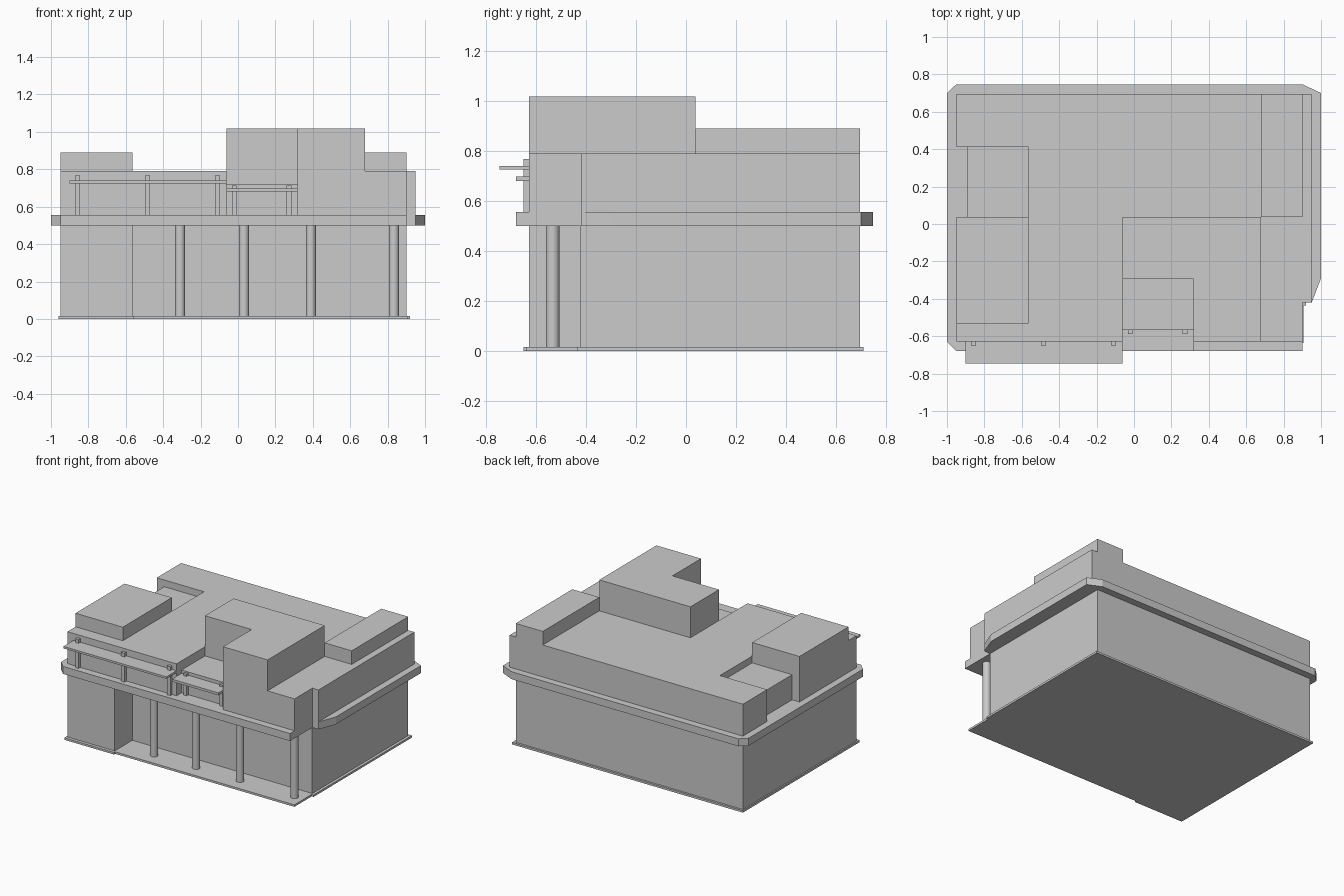
import bpy, bmesh, math


def prism(name, outline, z0, z1):
    """Extrude a counter-clockwise floor-plan outline from z0 to z1."""
    bm = bmesh.new()
    face = bm.faces.new([bm.verts.new((x, y, z0)) for x, y in outline])
    ext = bmesh.ops.extrude_face_region(bm, geom=[face], use_keep_orig=True)
    verts = [g for g in ext["geom"] if isinstance(g, bmesh.types.BMVert)]
    bmesh.ops.translate(bm, verts=verts, vec=(0, 0, z1 - z0))
    bmesh.ops.recalc_face_normals(bm, faces=bm.faces)
    mesh = bpy.data.meshes.new(name)
    bm.to_mesh(mesh)
    bm.free()
    obj = bpy.data.objects.new(name, mesh)
    bpy.context.collection.objects.link(obj)
    return obj


def box(name, x0, x1, y0, y1, z0, z1):
    return prism(name, [(x0, y0), (x1, y0), (x1, y1), (x0, y1)], z0, z1)


# Thin base plate, stepped slightly at the porch
prism("base_plate", [(-0.96, -0.65), (-0.555, -0.65), (-0.555, -0.637),
                     (0.905, -0.637), (0.905, -0.435), (0.92, -0.435),
                     (0.92, 0.71), (-0.96, 0.71)], 0, 0.015)

# Ground floor, recessed behind the porch
prism("ground_floor", [(-0.95, -0.627), (-0.565, -0.627), (-0.565, -0.422),
                       (0.90, -0.422), (0.90, 0.695), (-0.95, 0.695)], 0.015, 0.5)

# Round porch columns
for i, x in enumerate((-0.31, 0.032, 0.39, 0.834)):
    bpy.ops.mesh.primitive_cylinder_add(vertices=24, radius=0.027, depth=0.485,
                                        location=(x, -0.533, 0.2575))
    bpy.context.object.name = f"porch_column_{i + 1}"
    bpy.ops.object.shade_smooth_by_angle(angle=math.radians(40))

# Projecting floor slab with clipped corners
prism("floor_slab", [(-0.95, -0.68), (0.90, -0.68), (0.90, -0.42), (0.95, -0.42),
                     (1.0, -0.29), (1.0, 0.70), (0.90, 0.747), (-0.95, 0.747),
                     (-1.0, 0.70), (-1.0, -0.63)], 0.5, 0.555)

# Upper floor with a side recess and a front balcony notch
prism("upper_floor", [(-0.95, -0.627), (-0.062, -0.627), (-0.062, -0.295),
                      (0.317, -0.295), (0.317, -0.627), (0.90, -0.627),
                      (0.90, -0.42), (0.95, -0.42), (0.95, 0.695), (-0.95, 0.695),
                      (-0.95, 0.412), (-0.565, 0.412), (-0.565, 0.037),
                      (-0.95, 0.037)], 0.555, 0.79)
box("side_recess_roof", -0.89, -0.565, 0.037, 0.412, 0.555, 0.74)
box("front_notch_roof", -0.062, 0.317, -0.567, -0.295, 0.555, 0.722)

# Roof volumes
box("left_roof_block", -0.95, -0.565, -0.533, 0.037, 0.79, 0.89)
box("right_roof_block", 0.68, 0.90, 0.037, 0.695, 0.79, 0.89)
prism("roof_tower", [(0.317, -0.627), (0.68, -0.627), (0.68, 0.037),
                     (-0.062, 0.037), (-0.062, -0.295), (0.317, -0.295)], 0.79, 1.018)

# Front canopies and their square posts
box("wide_canopy", -0.90, -0.062, -0.745, -0.627, 0.725, 0.74)
box("small_canopy", -0.062, 0.317, -0.68, -0.567, 0.68, 0.698)
for name, xs, y, top in (("wide_canopy_post", (-0.858, -0.484, -0.11), -0.627, 0.768),
                         ("small_canopy_post", (-0.02, 0.273), -0.567, 0.713)):
    for i, x in enumerate(xs):
        box(f"{name}_{i + 1}", x - 0.013, x + 0.013, y - 0.022, y, 0.555, top)
